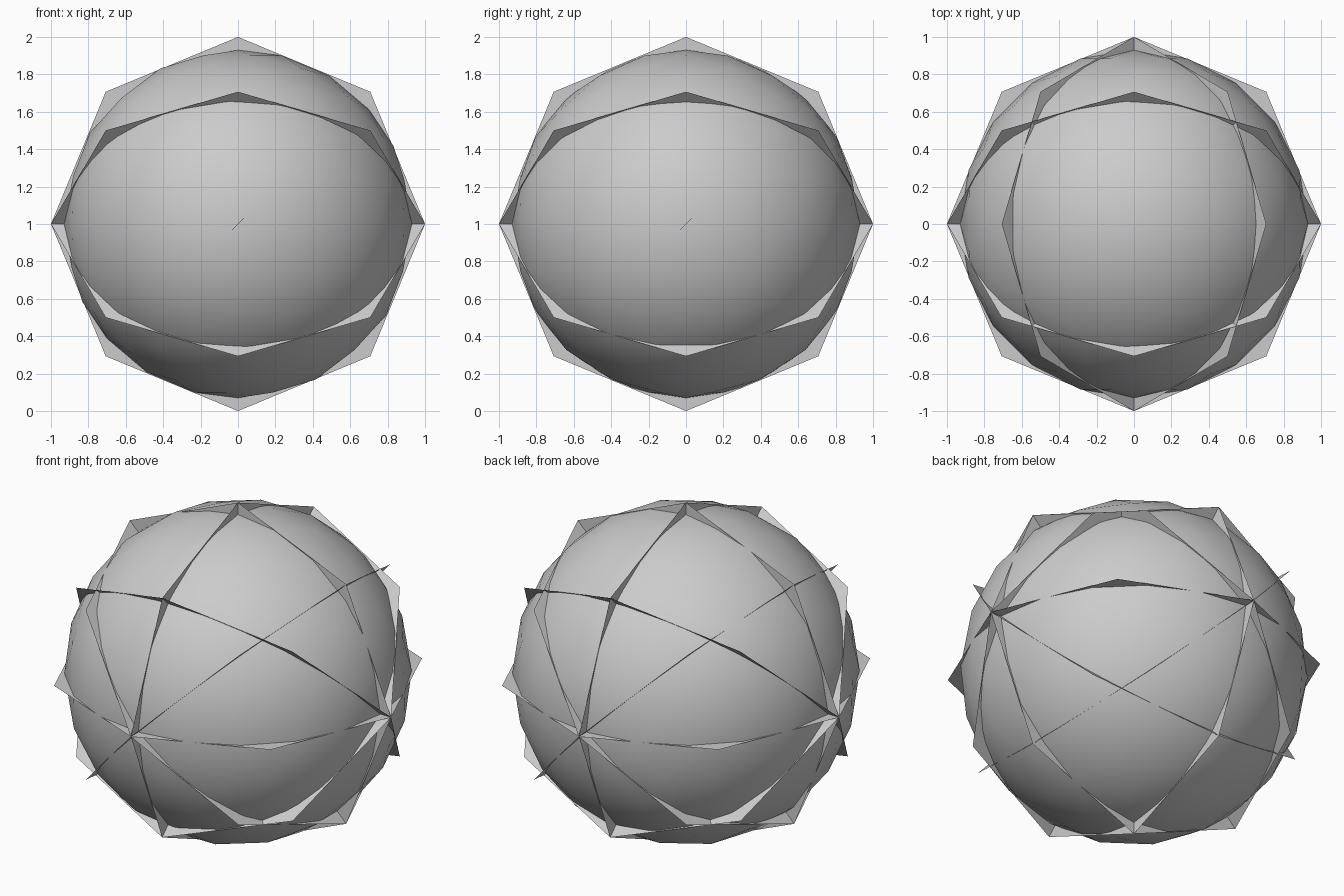
import bpy
from math import radians

if "Cube" in bpy.data.objects:
    bpy.data.objects.remove(bpy.data.objects["Cube"])

CENTRE = (0, 0, 1)

# Smooth core ball
bpy.ops.mesh.primitive_ico_sphere_add(subdivisions=3, radius=0.93, location=CENTRE)
core = bpy.context.object
core.name = "core_ball"
bpy.ops.object.shade_smooth()


def octagon_disc(name, rotation):
    """Thin flat octagon through the centre of the ball."""
    bpy.ops.mesh.primitive_circle_add(vertices=8, radius=1, fill_type='NGON',
                                      location=CENTRE,
                                      rotation=[radians(a) for a in rotation])
    bpy.context.object.name = name


# Horizontal disc, then discs turned about the x and y axes
octagon_disc("level_disc", (0, 0, 0))
for angle in (45, 90, 135):
    octagon_disc(f"disc_about_x_{angle}", (angle, 0, 0))
    octagon_disc(f"disc_about_y_{angle}", (0, angle, 0))
